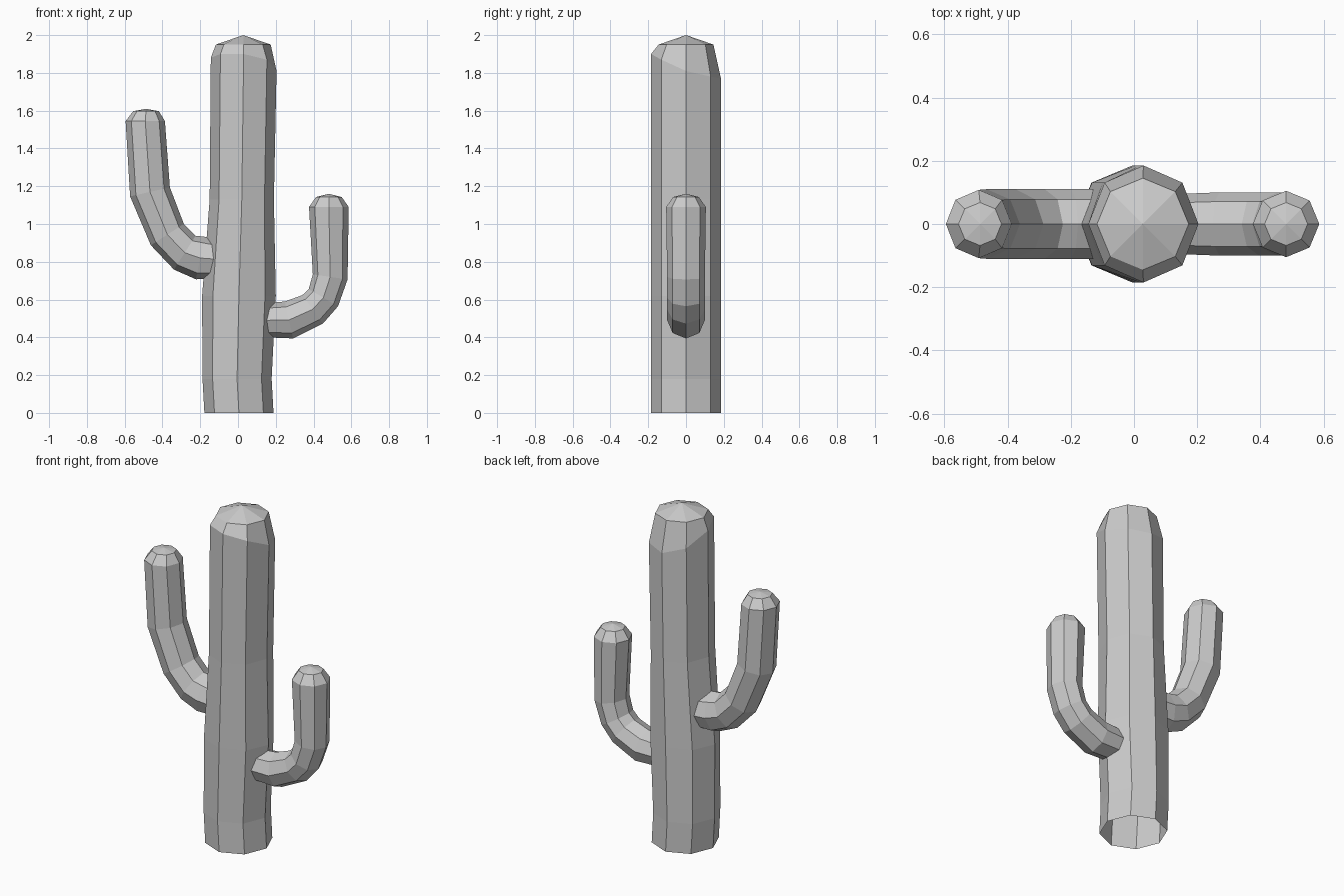
import bpy, bmesh
from math import cos, sin, pi
from mathutils import Vector

if "Cube" in bpy.data.objects:
    bpy.data.objects.remove(bpy.data.objects["Cube"])

SIDES = 8


def ring(bm, centre, axis, rx, ry, heights=None):
    """Octagon around a point in the xz plane, square to the axis direction."""
    side = Vector((axis.z, 0, -axis.x))
    verts = []
    for i in range(SIDES):
        a = 2 * pi * i / SIDES
        p = centre + side * rx * cos(a) + Vector((0, ry * sin(a), 0))
        if heights:
            p.z = heights[i]
        verts.append(bm.verts.new(p))
    return verts


def bridge(bm, a, b):
    for i in range(SIDES):
        j = (i + 1) % SIDES
        bm.faces.new((a[i], a[j], b[j], b[i]))


def stem(name, path, cap, apex, heights=None):
    """Tube along (x, z, rx, ry) stations, closed by a bevel ring and a tip."""
    bm = bmesh.new()
    pts = [Vector((x, 0, z)) for x, z, _, _ in path]
    prev = None
    for i, (x, z, rx, ry) in enumerate(path):
        if name == "trunk" or i == len(path) - 1:
            axis = Vector((0, 0, 1))
        else:
            axis = (pts[i + 1] - pts[i]).normalized()
            if i:
                axis = (axis + (pts[i] - pts[i - 1]).normalized()).normalized()
        last = i == len(path) - 1
        cur = ring(bm, pts[i], axis, rx, ry, heights if last else None)
        if prev:
            bridge(bm, prev, cur)
        prev = cur
    x, z, r = cap
    top = ring(bm, Vector((x, 0, z)), Vector((0, 0, 1)), r, r)
    bridge(bm, prev, top)
    tip = bm.verts.new((x, 0, apex))
    for i in range(SIDES):
        bm.faces.new((top[i], top[(i + 1) % SIDES], tip))
    mesh = bpy.data.meshes.new(name)
    bm.to_mesh(mesh)
    bm.free()
    obj = bpy.data.objects.new(name, mesh)
    bpy.context.collection.objects.link(obj)


# Trunk: open at the ground, with a slanted shoulder under the cap
stem("trunk",
     [(0.005, 0, 0.183, 0.185), (-0.005, 0.18, 0.183, 0.185),
      (0.005, 0.62, 0.195, 0.185), (0.02, 1.13, 0.17, 0.185),
      (0.03, 1.85, 0.174, 0.185)],
     (0.028, 1.95, 0.145), 2.0,
     [1.81, 1.78, 1.77, 1.81, 1.88, 1.90, 1.90, 1.87])

# Right arm, low and short
stem("right_arm",
     [(0.14, 0.49, 0.09, 0.095), (0.27, 0.492, 0.1, 0.1),
      (0.395, 0.548, 0.093, 0.1), (0.452, 0.61, 0.09, 0.1),
      (0.488, 0.72, 0.093, 0.1), (0.481, 1.09, 0.105, 0.105)],
     (0.481, 1.143, 0.068), 1.16)

# Left arm, higher and longer
stem("left_arm",
     [(-0.13, 0.815, 0.105, 0.11), (-0.2, 0.82, 0.115, 0.11),
      (-0.282, 0.848, 0.106, 0.11), (-0.374, 0.944, 0.104, 0.11),
      (-0.466, 1.17, 0.108, 0.11), (-0.491, 1.545, 0.104, 0.108)],
     (-0.487, 1.597, 0.068), 1.61)
